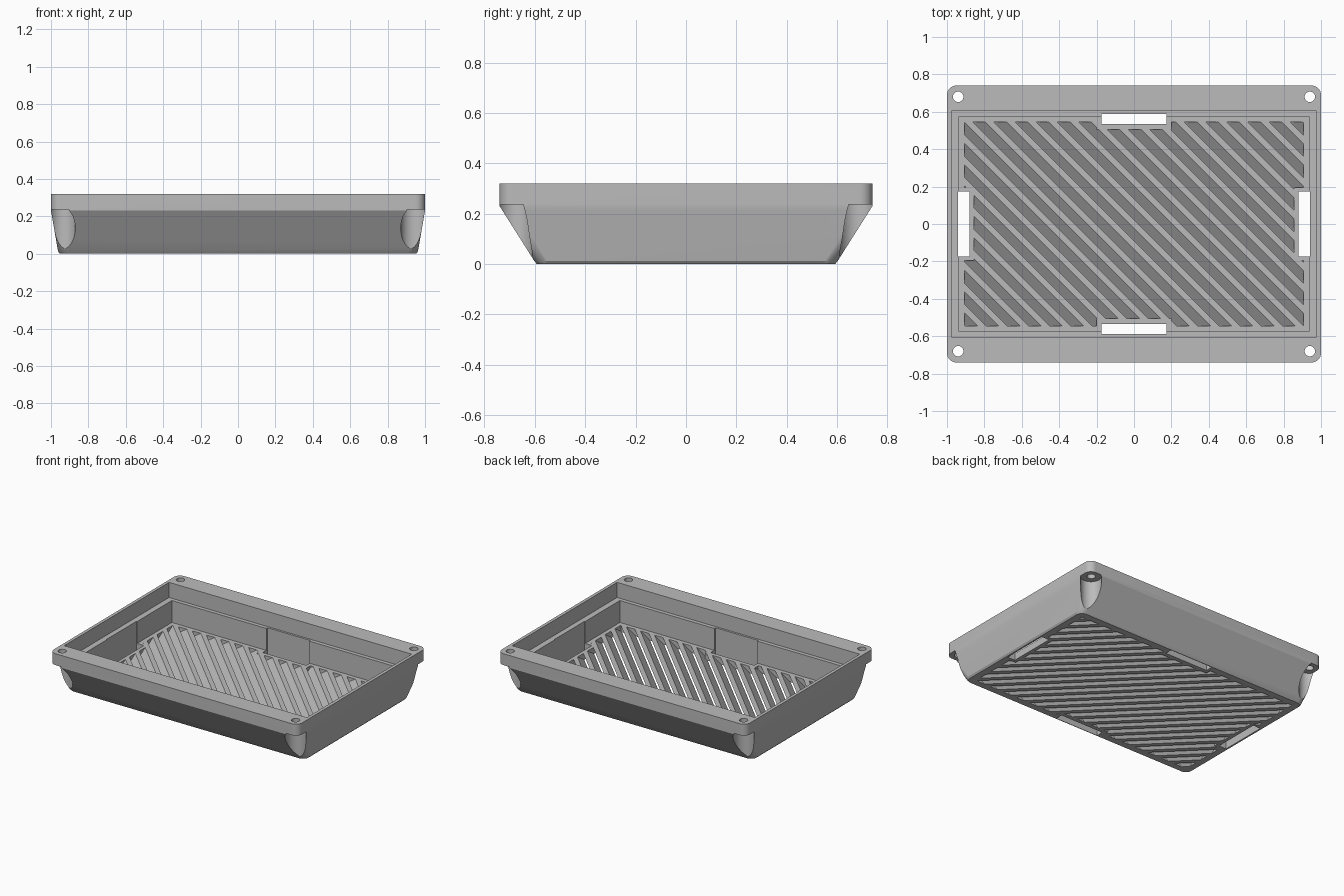
import bpy, bmesh, math
from mathutils import Matrix, Vector

cube = bpy.data.objects.get("Cube")
if cube:
    bpy.data.objects.remove(cube, do_unlink=True)

grey = bpy.data.materials.new("plain grey")
grey.use_nodes = True
COLOUR = (0.5, 0.5, 0.5, 1)
grey.diffuse_color = COLOUR
grey.node_tree.nodes["Principled BSDF"].inputs["Base Color"].default_value = COLOUR


def finish(name, bm):
    bmesh.ops.recalc_face_normals(bm, faces=bm.faces)
    mesh = bpy.data.meshes.new(name)
    bm.to_mesh(mesh)
    bm.free()
    mesh.materials.append(grey)
    obj = bpy.data.objects.new(name, mesh)
    bpy.context.collection.objects.link(obj)
    return obj


def rounded_ring(hx, hy, r, z, steps=8):
    pts = []
    for q, (sx, sy) in enumerate([(1, 1), (-1, 1), (-1, -1), (1, -1)]):
        for i in range(steps + 1):
            a = math.radians(90) * (q + i / steps)
            pts.append((sx * (hx - r) + r * math.cos(a), sy * (hy - r) + r * math.sin(a), z))
    return pts


def loft(name, rings):
    """Skin a stack of matching rings and cap both ends."""
    bm = bmesh.new()
    rows = [[bm.verts.new(p) for p in ring] for ring in rings]
    n = len(rows[0])
    for low, high in zip(rows, rows[1:]):
        for i in range(n):
            j = (i + 1) % n
            bm.faces.new((low[i], low[j], high[j], high[i]))
    bm.faces.new(rows[0][::-1])
    bm.faces.new(rows[-1])
    return finish(name, bm)


def box(name, x0, x1, y0, y1, z0, z1):
    bm = bmesh.new()
    bmesh.ops.create_cube(bm, size=1)
    for v in bm.verts:
        v.co = Vector(((x0 + x1) / 2 + v.co.x * (x1 - x0),
                       (y0 + y1) / 2 + v.co.y * (y1 - y0),
                       (z0 + z1) / 2 + v.co.z * (z1 - z0)))
    return finish(name, bm)


def cylinder(name, x, y, r, z0, z1):
    bm = bmesh.new()
    bmesh.ops.create_cone(bm, cap_ends=True, segments=40, radius1=r, radius2=r, depth=z1 - z0,
                          matrix=Matrix.Translation((x, y, (z0 + z1) / 2)))
    return finish(name, bm)


def combine(target, tool, operation="DIFFERENCE"):
    mod = target.modifiers.new("cut", "BOOLEAN")
    mod.object, mod.operation, mod.solver = tool, operation, "EXACT"
    bpy.context.view_layer.objects.active = target
    bpy.ops.object.modifier_apply(modifier=mod.name)
    bpy.data.objects.remove(tool, do_unlink=True)


def window(name, grow, z0, z1):
    """Slatted area of the floor, notched around the four slots."""
    x, y, nx, ny = 0.905 + grow, 0.545 + grow, 0.2 - grow, 0.195 - grow
    ix, iy = 0.855 + grow, 0.505 + grow
    quarter = [(ix, ny), (x, ny), (x, y), (nx, y), (nx, iy)]
    pts = quarter + [(-a, b) for a, b in quarter[::-1]]
    pts += [(-a, -b) for a, b in quarter] + [(a, -b) for a, b in quarter[::-1]]
    return loft(name, [[(a, b, z) for a, b in pts] for z in (z0, z1)])


FLOOR, LEDGE, TOP = 0.05, 0.21, 0.32

# Flared tray shell with an upright rim
tray = loft("tray_body", [
    rounded_ring(0.952, 0.592, 0.045, 0),
    rounded_ring(0.962, 0.602, 0.05, 0.012),
    rounded_ring(1.0, 0.74, 0.05, 0.23),
    rounded_ring(1.0, 0.74, 0.05, TOP)])

# Stepped cavity and the opening for the slats
combine(tray, box("rim_recess", -0.977, 0.977, -0.603, 0.603, LEDGE, 1))
combine(tray, box("cavity", -0.935, 0.935, -0.575, 0.575, FLOOR, 1))
combine(tray, window("slat_opening", 0, -0.1, 0.2))

# Slots through the floor, let into the walls
for s in (-1, 1):
    y0, y1 = sorted((s * 0.535, s * 0.588))
    combine(tray, box("long_side_slot", -0.175, 0.175, y0, y1, -0.1, LEDGE))
    x0, x1 = sorted((s * 0.88, s * 0.94))
    combine(tray, box("short_side_slot", x0, x1, -0.175, 0.175, -0.1, LEDGE))

# Screw holes and the pockets below them
for sx in (-1, 1):
    for sy in (-1, 1):
        combine(tray, cylinder("screw_pocket", sx * 0.94, sy * 0.68, 0.07, -0.1, 0.237))
        combine(tray, cylinder("screw_hole", sx * 0.94, sy * 0.68, 0.028, 0.1, 1))

# Slanted diagonal slats, trimmed to the opening
PITCH, HALF, LEAN, LENGTH = 0.08, 0.016, 0.055, 1.5
bm = bmesh.new()
turn = Matrix.Rotation(math.radians(45), 3, "Z")
for k in range(-13, 15):
    u = k * PITCH
    profile = [(u - HALF - LEAN, 0), (u + HALF - LEAN, 0), (u + HALF, FLOOR), (u - HALF, FLOOR)]
    ends = [[bm.verts.new(turn @ Vector((a, v, z))) for a, z in profile] for v in (-LENGTH, LENGTH)]
    for i in range(4):
        j = (i + 1) % 4
        bm.faces.new((ends[0][i], ends[0][j], ends[1][j], ends[1][i]))
    bm.faces.new(ends[0][::-1])
    bm.faces.new(ends[1])
slats = finish("floor_slats", bm)
combine(slats, window("slat_trim", 0.001, -0.1, 0.2), "INTERSECT")

# Smooth the rounded corners only
for obj in (tray, slats):
    bpy.ops.object.select_all(action="DESELECT")
    obj.select_set(True)
    bpy.context.view_layer.objects.active = obj
    bpy.ops.object.shade_smooth_by_angle(angle=math.radians(25))
